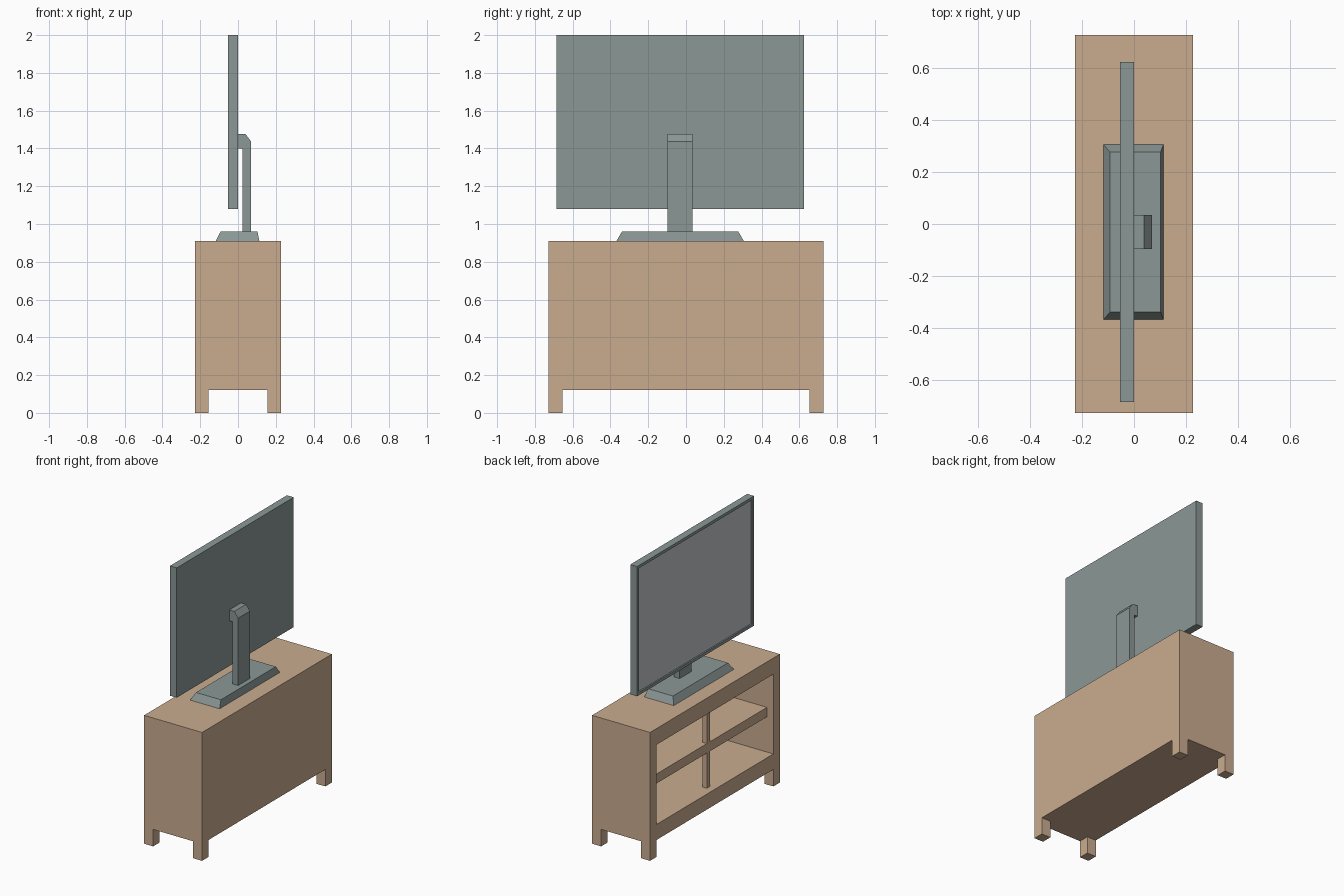
import bpy, bmesh

if "Cube" in bpy.data.objects:
    bpy.data.objects.remove(bpy.data.objects["Cube"])


def material(name, rgb):
    m = bpy.data.materials.new(name)
    m.diffuse_color = (*rgb, 1)
    m.use_nodes = True
    m.node_tree.nodes["Principled BSDF"].inputs["Base Color"].default_value = m.diffuse_color
    return m


WOOD = material("light wood", (0.59, 0.414, 0.275))
PLASTIC = material("grey green plastic", (0.256, 0.312, 0.302))
GLASS = material("screen grey", (0.53, 0.555, 0.57))


def finish(name, bm, *mats):
    bmesh.ops.recalc_face_normals(bm, faces=bm.faces)
    mesh = bpy.data.meshes.new(name)
    bm.to_mesh(mesh)
    bm.free()
    for m in mats:
        mesh.materials.append(m)
    obj = bpy.data.objects.new(name, mesh)
    bpy.context.collection.objects.link(obj)
    return obj


def loft(bm, *rings, caps=True):
    """Skin consecutive vertex rings; optionally close both ends."""
    rings = [[bm.verts.new(p) for p in r] for r in rings]
    n = len(rings[0])
    for a, b in zip(rings, rings[1:]):
        for i in range(n):
            j = (i + 1) % n
            bm.faces.new((a[i], a[j], b[j], b[i]))
    if caps:
        bm.faces.new(rings[0])
        return bm.faces.new(rings[-1])


def rect_z(x0, x1, y0, y1, z):
    return [(x0, y0, z), (x1, y0, z), (x1, y1, z), (x0, y1, z)]


def rect_x(x, y0, y1, z0, z1):
    return [(x, y0, z0), (x, y1, z0), (x, y1, z1), (x, y0, z1)]


def box(name, x0, x1, y0, y1, z0, z1, mat):
    bm = bmesh.new()
    loft(bm, rect_z(x0, x1, y0, y1, z0), rect_z(x0, x1, y0, y1, z1))
    return finish(name, bm, mat)


def recessed_box(name, x0, x1, outer, inner, depth, *mats):
    """Box whose -x side has a rectangular recess; its floor gets the last material."""
    bm = bmesh.new()
    floor = loft(bm, rect_x(x1, *outer), rect_x(x0, *outer),
                 rect_x(x0, *inner), rect_x(x0 + depth, *inner))
    floor.material_index = len(mats) - 1
    return finish(name, bm, *mats)


# Cabinet: open on the -x side
X, Y = 0.227, 0.727
recessed_box("cabinet_body", -X, X, (-Y, Y, 0.12, 0.91),
             (-Y + 0.073, Y - 0.073, 0.23, 0.795), 0.384, WOOD)

# Four square legs
for sx, nx in ((-1, "front"), (1, "back")):
    for sy, ny in ((-1, "right"), (1, "left")):
        xs = sorted((sx * X, sx * (X - 0.071)))
        ys = sorted((sy * Y, sy * (Y - 0.073)))
        box(f"{nx}_{ny}_leg", *xs, *ys, 0, 0.12, WOOD)

# Shelf and short divider posts, set back from the opening
SX = -X + 0.05
box("shelf", SX, 0.157, -Y + 0.073, Y - 0.073, 0.48, 0.547, WOOD)
box("lower_post", SX, SX + 0.035, -0.018, 0.018, 0.23, 0.48, WOOD)
box("upper_post", SX, SX + 0.035, -0.018, 0.018, 0.547, 0.795, WOOD)

# Television stands slightly off centre
CY = -0.031

# Sloped stand base
bm = bmesh.new()
loft(bm, rect_z(-0.118, 0.113, CY - 0.337, CY + 0.337, 0.91),
     rect_z(-0.092, 0.103, CY - 0.308, CY + 0.308, 0.96))
finish("stand_base", bm, PLASTIC)

# Neck with a chamfered elbow, extruded along y
profile = [(0.025, 0.96), (0.069, 0.96), (0.069, 1.437), (0.039, 1.477),
           (0, 1.477), (0, 1.4), (0.025, 1.4)]
bm = bmesh.new()
loft(bm, *[[(x, CY + s * 0.066, z) for x, z in profile] for s in (-1, 1)])
finish("stand_neck", bm, PLASTIC)

# Panel with a thin bezel around the recessed screen
W, B = 0.655, 0.02
recessed_box("television_panel", -0.053, 0.0, (CY - W, CY + W, 1.08, 2.0),
             (CY - W + B, CY + W - B, 1.08 + B, 2.0 - B), 0.01, PLASTIC, GLASS)
